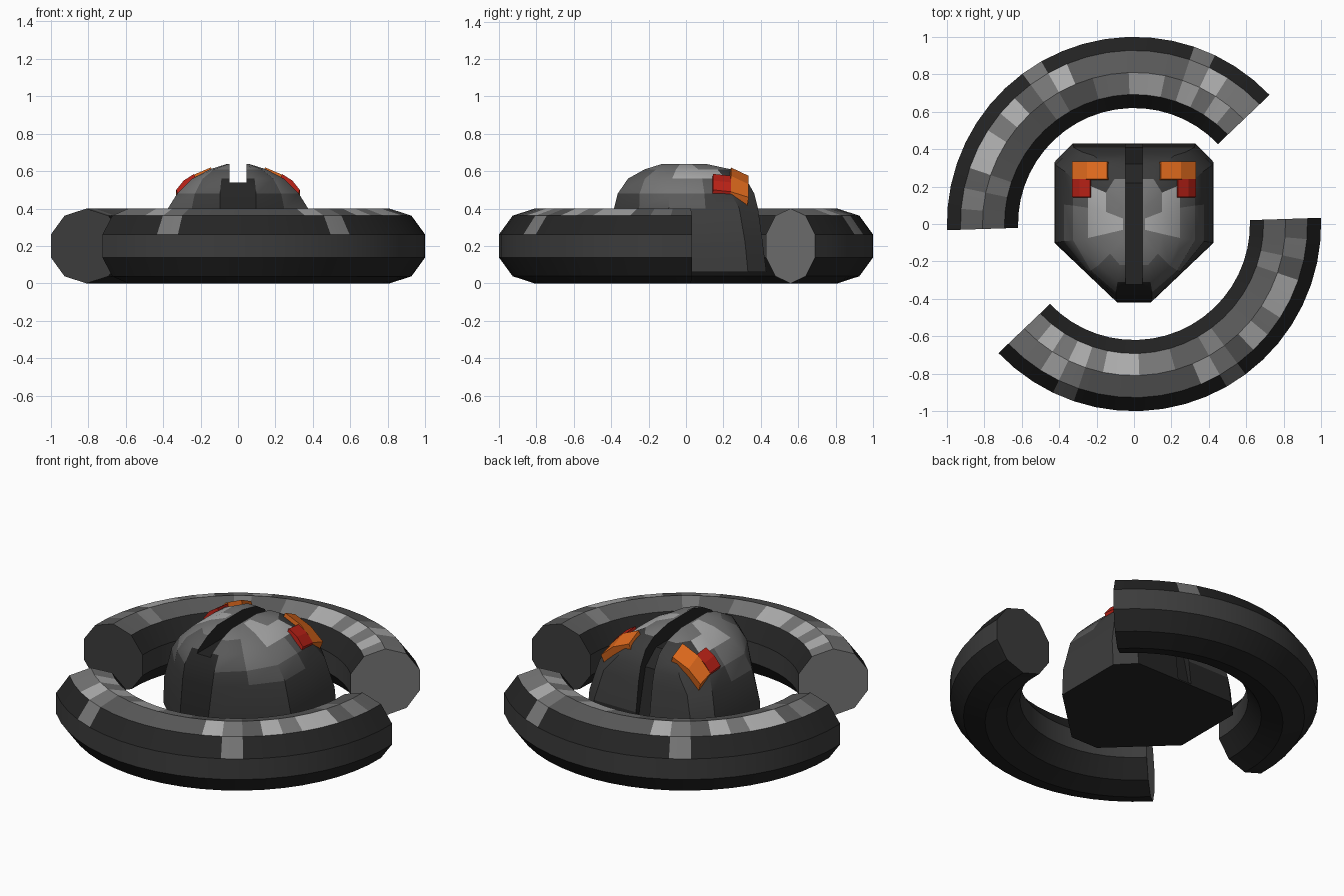
import bpy, bmesh
from math import cos, sin, radians

if "Cube" in bpy.data.objects:
    bpy.data.objects.remove(bpy.data.objects["Cube"])


def make_object(name, verts, faces, color=None):
    mesh = bpy.data.meshes.new(name)
    mesh.from_pydata(verts, [], faces)
    bm = bmesh.new()
    bm.from_mesh(mesh)
    bmesh.ops.recalc_face_normals(bm, faces=bm.faces)
    bm.to_mesh(mesh)
    bm.free()
    ob = bpy.data.objects.new(name, mesh)
    bpy.context.collection.objects.link(ob)
    if color:
        mesh.materials.append(material(*color))
    return ob


def material(name, rgba):
    mat = bpy.data.materials.get(name) or bpy.data.materials.new(name)
    mat.diffuse_color = rgba
    mat.use_nodes = True
    mat.node_tree.nodes["Principled BSDF"].inputs["Base Color"].default_value = mat.diffuse_color
    return mat


def loft(name, rings, color=None):
    """Skin a stack of equal-length rings and cap both ends."""
    n = len(rings[0])
    verts = [p for ring in rings for p in ring]
    faces = [(i * n + j, i * n + (j + 1) % n, (i + 1) * n + (j + 1) % n, (i + 1) * n + j)
             for i in range(len(rings) - 1) for j in range(n)]
    faces.append(tuple(range(n)))
    faces.append(tuple(range(len(verts) - n, len(verts))))
    return make_object(name, verts, faces, color)


def select(ob):
    bpy.ops.object.select_all(action='DESELECT')
    ob.select_set(True)
    bpy.context.view_layer.objects.active = ob


def smooth(ob):
    select(ob)
    bpy.ops.object.shade_smooth_by_angle(angle=radians(30))


# Grey tones for the tiled surfaces
TONES = {"black": 0.018, "dark": 0.045, "mid": 0.10, "grey": 0.18, "light": 0.42}
KEYS = list(TONES)


def add_tones(ob):
    ob.data.materials.clear()
    for key, v in TONES.items():
        ob.data.materials.append(material(key, (v, v, v, 1)))


# Tile pattern along the two top rows of the tube (outer, inner)
OUTER = {0: "grey", 1: "grey", 2: "light", 3: "grey", 10: "light", 11: "grey",
         13: "light", 14: "grey", 15: "light", 16: "light", 18: "grey"}
INNER = {0: "grey", 1: "light", 2: "grey", 3: "light", 4: "grey", 5: "light", 6: "light",
         7: "grey", 8: "grey", 11: "grey", 17: "grey"}
BANDS = (3, 11)


# Two ten-sided tubes bent into partial rings, half a turn apart
def ring_arc(name, start, sweep=138.3, steps=20, major=0.81, minor=0.2):
    rings = []
    for i in range(steps + 1):
        a = radians(start + sweep * i / steps)
        ring = []
        for k in range(10):
            t = radians(90 + 36 * k)
            r = major + minor * cos(t)
            ring.append((r * cos(a), r * sin(a), minor + minor * sin(t)))
        rings.append(ring)
    ob = loft(name, rings)
    add_tones(ob)
    for f in ob.data.polygons:
        step, row = divmod(f.index, 10)
        if step >= steps:
            tone = "grey" if row == 0 else "dark"
        elif row == 0:
            tone = INNER.get(step, "mid")
        elif row == 9:
            tone = OUTER.get(step, "mid")
        elif row == 8:
            tone = "grey" if step in BANDS else "black"
        else:
            tone = "dark" if row in (2, 7) else "black"
        f.material_index = KEYS.index(tone)
    smooth(ob)


ring_arc("back_ring_arc", 43.6)
ring_arc("front_ring_arc", 223.6)

# Domed body: z, half width, back y, front y, nose ratio, cheek bulge, rear corner ratio
levels = [
    (0.06, 0.425, 0.43, -0.42, 0.21, 0.00, 0.77),
    (0.22, 0.420, 0.41, -0.415, 0.22, 0.00, 0.77),
    (0.40, 0.375, 0.385, -0.385, 0.26, 0.03, 0.74),
    (0.48, 0.325, 0.365, -0.365, 0.30, 0.06, 0.66),
    (0.56, 0.245, 0.32, -0.31, 0.36, 0.09, 0.65),
    (0.61, 0.150, 0.24, -0.22, 0.50, 0.10, 0.70),
    (0.638, 0.06, 0.11, -0.13, 0.85, 0.05, 0.77),
]
rings = []
for z, w, yb, yf, nose, bulge, corner in levels:
    cheek = ((nose + 1) / 2 + bulge, 0.62 + bulge)
    half = [(nose * w, yf), (cheek[0] * w, cheek[1] * yf), (w, 0.24 * yf),
            (w, 0.27 * yb), (w, corner * yb), (corner * w, yb)]
    outline = half + [(-x, y) for x, y in reversed(half)]
    rings.append([(x, y, z) for x, y in outline])
body = loft("body", rings)

# Groove over the crown and down the back
groove = [(-0.60, 0.54), (0.22, 0.54), (0.32, 0.46), (0.37, 0.25), (0.41, 0.07),
          (0.60, 0.07), (0.60, 0.90), (-0.60, 0.90)]
cutter = loft("groove_cutter", [[(x, y, z) for y, z in groove] for x in (-0.045, 0.045)])
cutter.hide_render = True
mod = body.modifiers.new("groove", 'BOOLEAN')
mod.operation = 'DIFFERENCE'
mod.solver = 'EXACT'
mod.object = cutter
select(body)
bpy.ops.object.modifier_apply(modifier=mod.name)
bpy.data.objects.remove(cutter)

# Body tones: dark walls, lighter panels on the dome
add_tones(body)
for f in body.data.polygons:
    x, y, z = f.center
    x = abs(x)
    if x < 0.046 or f.normal.z < -0.5:
        tone = "black"
    elif z > 0.58 and x > 0.06 and -0.06 < y < 0.2:
        tone = "light" if y < 0.05 or z < 0.62 else "grey"
    elif z > 0.5 and y < 0.2:
        tone = "grey" if -0.22 < y < 0.05 else "mid"
    elif z > 0.42 and -0.2 < y < 0.05:
        tone = "mid"
    else:
        tone = "dark"
    f.material_index = KEYS.index(tone)
smooth(body)

# Coloured plates lying on the rear shoulders
ORANGE = ("orange", (0.72, 0.14, 0.012, 1))
RED = ("red", (0.48, 0.015, 0.008, 1))


def plate(name, front, back, color, depth=0.06):
    """Bent strip between a front and a back row of top points."""
    profile = []
    for edge in (front, back):
        low = [(x - 0.02, y - 0.01, z - depth) for x, y, z in reversed(edge)]
        profile.append(list(edge) + low)
    for side, s in (("right", 1), ("left", -1)):
        loft(f"{name}_{side}", [[(s * x, y, z) for x, y, z in p] for p in profile], color)


plate("shoulder_plate",
      [(0.145, 0.24, 0.62), (0.25, 0.24, 0.575), (0.33, 0.24, 0.49)],
      [(0.145, 0.335, 0.575), (0.25, 0.335, 0.53), (0.33, 0.335, 0.46)], ORANGE)
plate("shoulder_tab",
      [(0.235, 0.145, 0.585), (0.29, 0.145, 0.55), (0.33, 0.145, 0.50)],
      [(0.235, 0.24, 0.575), (0.29, 0.24, 0.54), (0.33, 0.24, 0.49)], RED)
